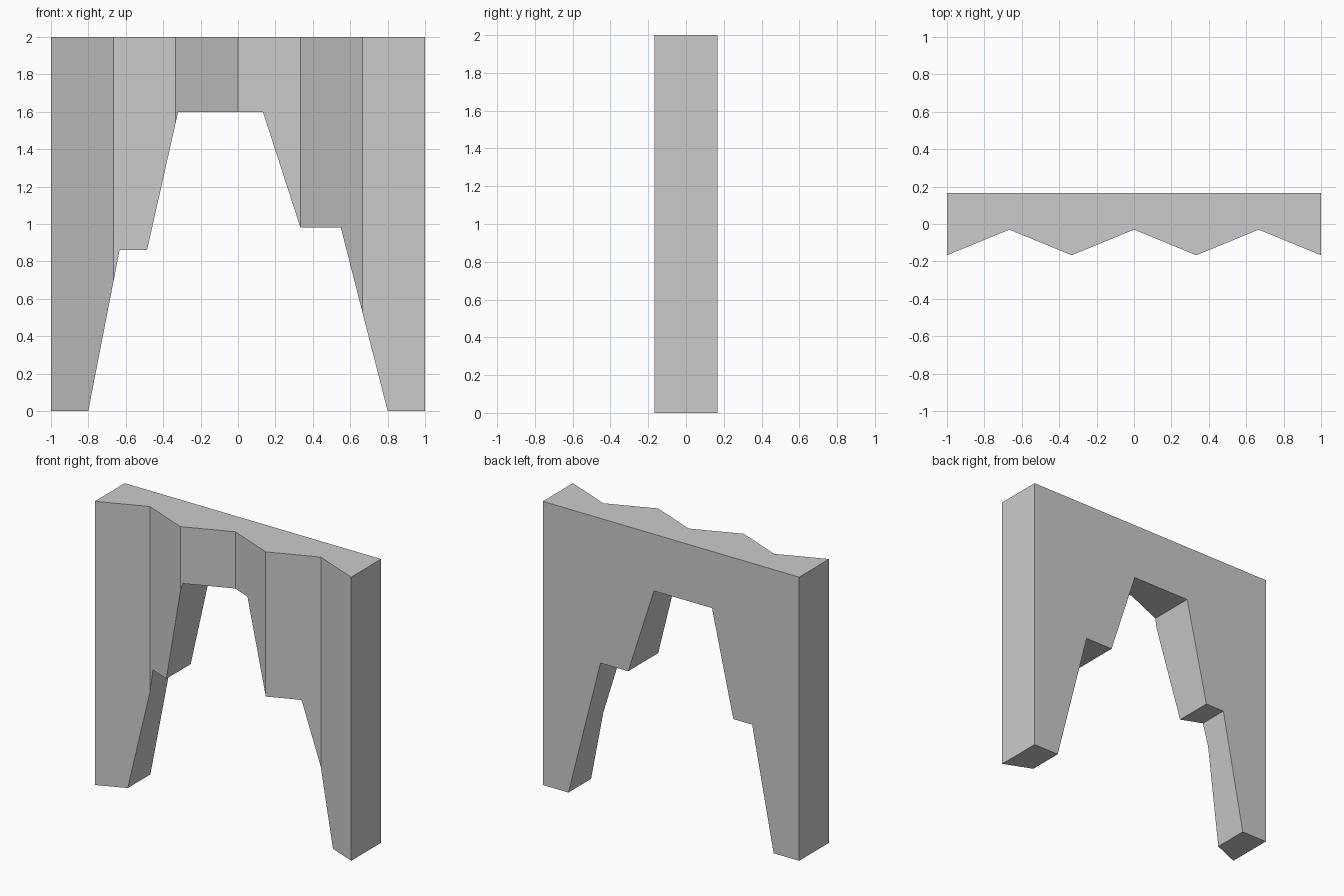
import bpy, bmesh
from mathutils import Vector

if "Cube" in bpy.data.objects:
    bpy.data.objects.remove(bpy.data.objects["Cube"])


def prism(name, outline, offset):
    """Extrude a planar outline along offset into a closed solid."""
    bm = bmesh.new()
    face = bm.faces.new([bm.verts.new(p) for p in outline])
    result = bmesh.ops.extrude_face_region(bm, geom=[face], use_keep_orig=True)
    verts = [g for g in result["geom"] if isinstance(g, bmesh.types.BMVert)]
    bmesh.ops.translate(bm, verts=verts, vec=Vector(offset))
    bmesh.ops.recalc_face_normals(bm, faces=bm.faces)
    mesh = bpy.data.meshes.new(name)
    bm.to_mesh(mesh)
    bm.free()
    obj = bpy.data.objects.new(name, mesh)
    bpy.context.collection.objects.link(obj)
    return obj


# Wall: flat back, zigzag folded front
BACK, RIDGE, VALLEY = 0.167, -0.167, -0.03
plan = [(-1 + i / 3, VALLEY if i % 2 else RIDGE, 0) for i in range(7)]
plan += [(1, BACK, 0), (-1, BACK, 0)]
wall = prism("arch_wall", plan, (0, 0, 2))

# Stepped, uneven opening cut right through the wall
opening = [(-0.82, -0.1), (-0.633, 0.862), (-0.486, 0.862), (-0.32, 1.6),
           (0.133, 1.6), (0.334, 0.98), (0.55, 0.98), (0.8255, -0.1)]
cutter = prism("opening_cutter", [(x, -0.5, z) for x, z in opening], (0, 1, 0))
cutter.hide_render = True

cut = wall.modifiers.new("opening", "BOOLEAN")
cut.operation = "DIFFERENCE"
cut.solver = "EXACT"
cut.object = cutter
bpy.context.view_layer.objects.active = wall
bpy.ops.object.modifier_apply(modifier=cut.name)
bpy.data.objects.remove(cutter)
